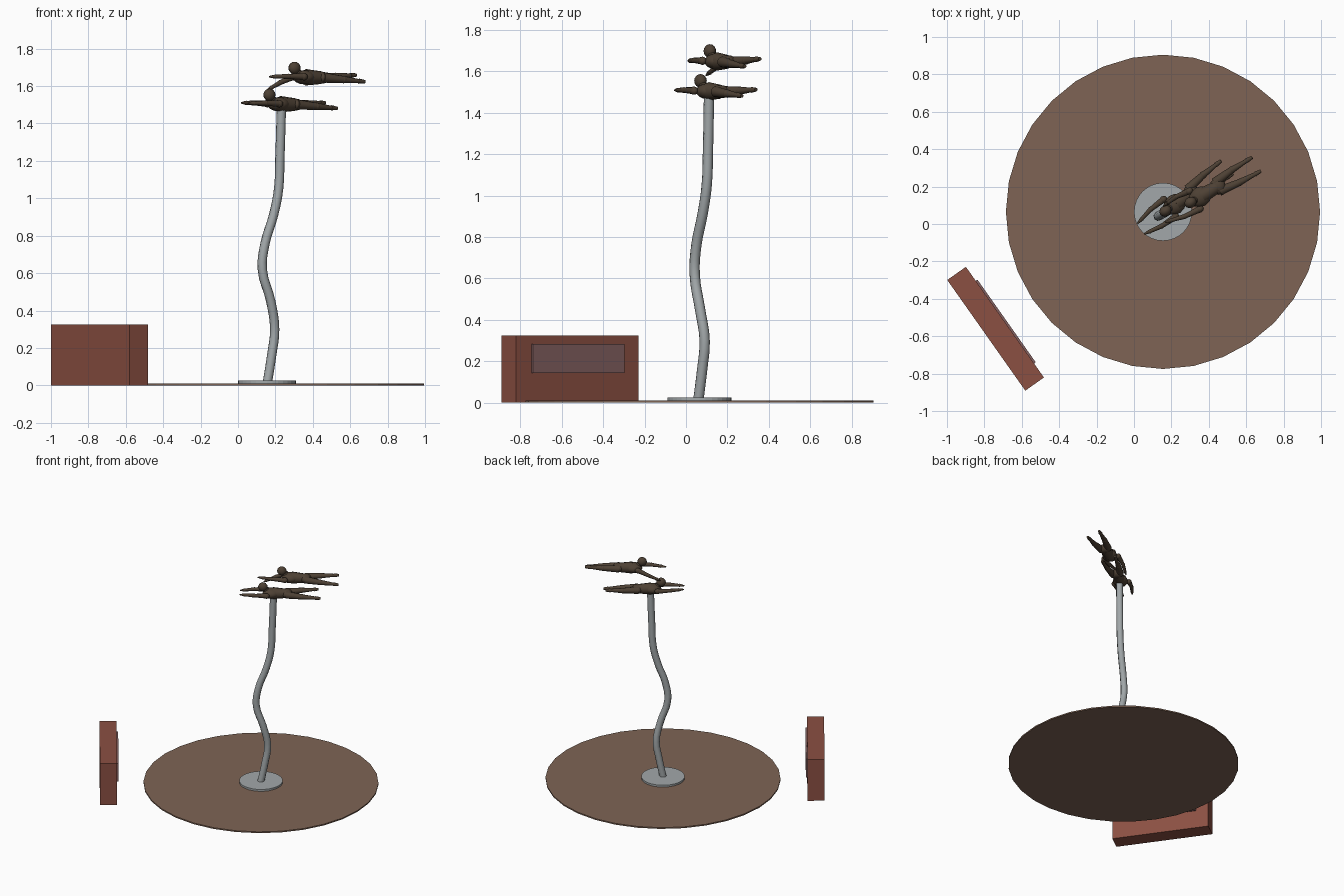
import bpy, math
from mathutils import Vector, Matrix

if "Cube" in bpy.data.objects:
    bpy.data.objects.remove(bpy.data.objects["Cube"])


def material(name, rgb):
    m = bpy.data.materials.new(name)
    m.diffuse_color = (*rgb, 1)
    m.use_nodes = True
    m.node_tree.nodes["Principled BSDF"].inputs["Base Color"].default_value = m.diffuse_color
    return m


BRONZE = material("dark_bronze", (0.075, 0.052, 0.034))
BRICK = material("brick_red", (0.26, 0.08, 0.055))
EARTH = material("brown_paving", (0.21, 0.127, 0.09))
STEEL = material("steel", (0.36, 0.39, 0.40))
PLATE = material("plaque_metal", (0.23, 0.12, 0.12))


def finish(name, mat, smooth=True):
    o = bpy.context.object
    o.name = name
    o.data.materials.append(mat)
    if smooth:
        bpy.ops.object.shade_smooth_by_angle(angle=math.radians(40))
    return o


def disc(name, r, z0, z1, mat, sides):
    bpy.ops.mesh.primitive_cylinder_add(vertices=sides, radius=r, depth=z1 - z0,
                                        location=(0.155, 0.065, (z0 + z1) / 2))
    return finish(name, mat, False)


def box(name, centre, size, angle, mat):
    bpy.ops.mesh.primitive_cube_add(size=1, location=centre, rotation=(0, 0, angle))
    bpy.context.object.scale = size
    return finish(name, mat, False)


# Round paving and base plate
disc("paving_disc", 0.84, 0, 0.01, EARTH, 32)
disc("base_plate", 0.155, 0.01, 0.025, STEEL, 32)

# Wavy pole
path = [(0.157, 0.06, 0.015), (0.18, 0.078, 0.16), (0.196, 0.09, 0.30), (0.175, 0.068, 0.45),
        (0.13, 0.042, 0.62), (0.145, 0.05, 0.76), (0.19, 0.08, 0.91), (0.217, 0.10, 1.05),
        (0.224, 0.106, 1.22), (0.232, 0.111, 1.48)]
curve = bpy.data.curves.new("wavy_pole", 'CURVE')
curve.dimensions = '3D'
curve.bevel_depth = 0.025
curve.bevel_resolution = 2
curve.resolution_u = 4
curve.use_fill_caps = True
spline = curve.splines.new('BEZIER')
spline.bezier_points.add(len(path) - 1)
for p, co in zip(spline.bezier_points, path):
    p.co = co
    p.handle_left_type = p.handle_right_type = 'AUTO'
curve.materials.append(STEEL)
bpy.context.collection.objects.link(bpy.data.objects.new("wavy_pole", curve))

# Sign block with plaque facing the sculpture
A = math.radians(35.2)
ahead = Vector((math.cos(A), math.sin(A), 0))
block = Vector((-0.74, -0.56, 0.1625))
box("sign_block", block, (0.122, 0.724, 0.325), A, BRICK)
box("sign_plaque", block + ahead * 0.066 + Vector((0, 0, 0.051)), (0.012, 0.54, 0.142), A, PLATE)


# Swimming figures: local x runs from head to feet, y is the left side
def figure(prefix, head, angle, arms, feet):
    frame = Matrix.Translation(head) @ Matrix.Rotation(angle, 4, 'Z')

    def ball(name, centre, radii):
        bpy.ops.mesh.primitive_uv_sphere_add(segments=12, ring_count=8, radius=1)
        o = finish(f"{prefix}_{name}", BRONZE)
        o.matrix_world = frame @ Matrix.LocRotScale(Vector(centre), None, Vector(radii))

    def limb(name, a, b, r0, r1):
        a, b = Vector(a), Vector(b)
        bpy.ops.mesh.primitive_cone_add(vertices=10, radius1=r0, radius2=r1, depth=(b - a).length)
        o = finish(f"{prefix}_{name}", BRONZE)
        turn = (b - a).to_track_quat('Z', 'Y')
        o.matrix_world = frame @ Matrix.LocRotScale((a + b) / 2, turn, None)

    # Head and trunk
    ball("head", (0, 0, 0), (0.034, 0.029, 0.033))
    limb("neck", (0.005, 0, -0.01), (0.04, 0, -0.04), 0.018, 0.022)
    ball("chest", (0.06, 0, -0.05), (0.062, 0.054, 0.038))
    limb("waist", (0.07, 0, -0.05), (0.165, 0, -0.052), 0.044, 0.034)
    ball("pelvis", (0.17, 0, -0.052), (0.042, 0.046, 0.032))

    # Arms and legs on both sides
    for side, s in (("left", 1), ("right", -1)):
        shoulder = Vector((0.025, 0.056 * s, -0.047))
        hand = Vector(arms[side])
        elbow = shoulder.lerp(hand, 0.45) + Vector((0, 0.008 * s, 0.002))
        wrist = elbow.lerp(hand, 0.65)
        ball(f"{side}_shoulder", shoulder, (0.022, 0.019, 0.02))
        limb(f"{side}_upper_arm", shoulder, elbow, 0.018, 0.013)
        ball(f"{side}_elbow", elbow, (0.014, 0.014, 0.014))
        limb(f"{side}_forearm", elbow, wrist, 0.014, 0.010)
        limb(f"{side}_hand", wrist, hand, 0.012, 0.004)
        hip = Vector((0.165, 0.026 * s, -0.052))
        toe = Vector(feet[side])
        knee = hip.lerp(toe, 0.47) + Vector((0, 0.005 * s, 0))
        ankle = knee.lerp(toe, 0.72)
        limb(f"{side}_thigh", hip, knee, 0.027, 0.019)
        ball(f"{side}_knee", knee, (0.02, 0.02, 0.02))
        limb(f"{side}_shin", knee, ankle, 0.019, 0.011)
        limb(f"{side}_foot", ankle, toe, 0.014, 0.009)


figure("lower_swimmer", (0.168, 0.07, 1.553), math.radians(35),
       {"left": (-0.162, 0.03, -0.043), "right": (-0.165, -0.036, -0.045)},
       {"left": (0.398, 0.049, -0.042), "right": (0.411, -0.044, -0.072)})
figure("upper_swimmer", (0.302, 0.115, 1.697), math.radians(30.5),
       {"left": (-0.135, 0.058, -0.118), "right": (-0.17, -0.022, -0.047)},
       {"left": (0.407, 0.041, -0.038), "right": (0.41, -0.046, -0.074)})
